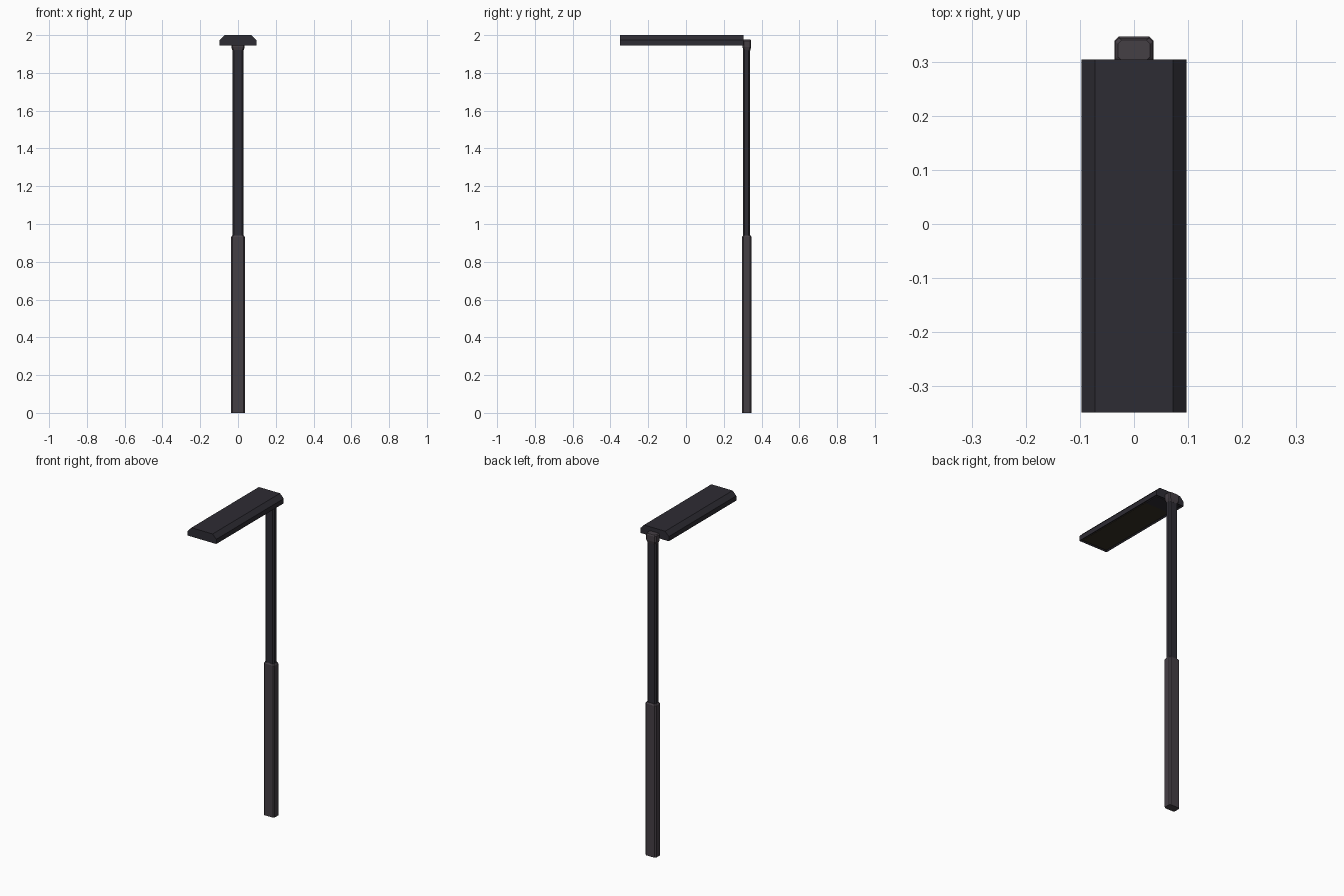
import bpy, bmesh
from mathutils import Vector

if "Cube" in bpy.data.objects:
    bpy.data.objects.remove(bpy.data.objects["Cube"])


def material(name, rgb):
    m = bpy.data.materials.new(name)
    m.diffuse_color = (*rgb, 1)
    m.use_nodes = True
    m.node_tree.nodes["Principled BSDF"].inputs["Base Color"].default_value = m.diffuse_color
    return m


DARK = material("dark_metal", (0.027, 0.025, 0.033))
GREY = material("grey_metal", (0.06, 0.05, 0.06))
LENS = material("lens", (0.035, 0.028, 0.018))


def octagon(w, d, c):
    """Rectangle outline w x d with corners cut by c."""
    x, y = w / 2, d / 2
    return [(x, c - y), (x, y - c), (x - c, y), (c - x, y),
            (-x, y - c), (-x, c - y), (c - x, -y), (x - c, -y)]


def loft(name, rings, mat):
    """Solid skinned through a list of equal-length rings of 3D points."""
    bm = bmesh.new()
    loops = [[bm.verts.new(p) for p in r] for r in rings]
    n = len(loops[0])
    for a, b in zip(loops, loops[1:]):
        for i in range(n):
            j = (i + 1) % n
            bm.faces.new((a[i], a[j], b[j], b[i]))
    bm.faces.new(loops[0][::-1])
    bm.faces.new(loops[-1])
    bmesh.ops.recalc_face_normals(bm, faces=bm.faces)
    return finish(name, bm, mat)


def finish(name, bm, mat):
    me = bpy.data.meshes.new(name)
    bm.to_mesh(me)
    bm.free()
    me.materials.append(mat)
    ob = bpy.data.objects.new(name, me)
    bpy.context.collection.objects.link(ob)
    return ob


def post(name, y, sections, mat):
    """Vertical post from (z, width, depth, corner cut) sections."""
    return loft(name, [[(px, py + y, z) for px, py in octagon(w, d, c)]
                       for z, w, d, c in sections], mat)


# Lower sleeve with a small chamfer at its top
post("lower_post", 0.322, [(0, 0.072, 0.05, 0.007), (0.932, 0.072, 0.05, 0.007),
                           (0.94, 0.062, 0.04, 0.007)], GREY)
# Slimmer upper post
post("upper_post", 0.321, [(0.93, 0.06, 0.036, 0.008),
                           (1.95, 0.06, 0.036, 0.008)], DARK)
# Hinge collar joining post and head
post("hinge_collar", 0.322, [(1.918, 0.058, 0.036, 0.007), (1.936, 0.07, 0.046, 0.007),
                             (1.97, 0.07, 0.046, 0.007), (1.976, 0.06, 0.038, 0.007)], GREY)

# Lamp head: bevelled profile extruded along y
half = [(0.097, 1.945), (0.097, 1.974), (0.072, 2.0)]
profile = half + [(-x, z) for x, z in reversed(half)]
head = loft("lamp_head", [[(x, y, z) for x, z in profile] for y in (-0.349, 0.305)], DARK)

# Shallow recess in the underside
bm = bmesh.new()
bm.from_mesh(head.data)
bm.normal_update()
under = min(bm.faces, key=lambda f: f.normal.z)
bmesh.ops.inset_region(bm, faces=[under], thickness=0.012)
bmesh.ops.translate(bm, verts=under.verts, vec=Vector((0, 0, 0.006)))
bm.to_mesh(head.data)
bm.free()

# Lens plate and driver cover sitting in the recess
for name, y0, y1, z0, mat in (("lens_plate", -0.336, 0.2, 1.948, LENS),
                              ("driver_cover", 0.2, 0.292, 1.946, DARK)):
    loft(name, [[(-0.084, y0, z), (0.084, y0, z), (0.084, y1, z), (-0.084, y1, z)]
                for z in (z0, 1.953)], mat)
